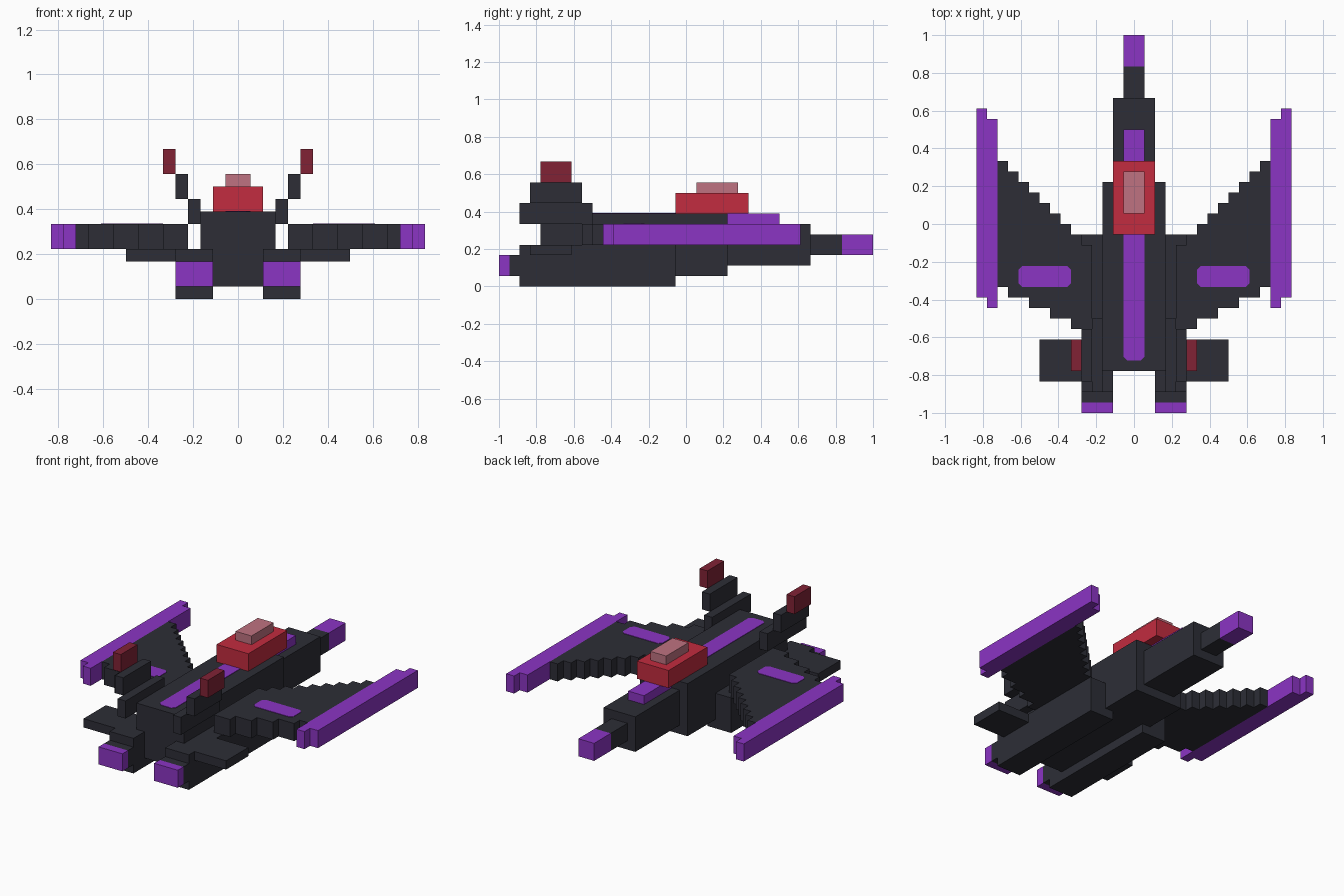
import bpy, bmesh

U = 1 / 18  # one block unit

cube = bpy.data.objects.get("Cube")
if cube:
    bpy.data.objects.remove(cube, do_unlink=True)


def make_material(name, rgb):
    m = bpy.data.materials.new(name)
    m.use_nodes = True
    m.diffuse_color = (*rgb, 1)
    m.node_tree.nodes["Principled BSDF"].inputs["Base Color"].default_value = (*rgb, 1)
    return m


dark = make_material("dark grey", (0.026, 0.027, 0.037))
purple = make_material("purple", (0.26, 0.035, 0.55))
red = make_material("red", (0.54, 0.025, 0.05))
maroon = make_material("dark red", (0.22, 0.016, 0.036))
pink = make_material("dusty pink", (0.52, 0.17, 0.22))


def prism(name, outline, z0, z1, mat):
    """Extrude a flat outline, given in block units, from z0 to z1."""
    bm = bmesh.new()
    base = bm.faces.new([bm.verts.new((x * U, y * U, z0 * U)) for x, y in outline])
    top = bmesh.ops.extrude_face_region(bm, geom=[base])["geom"]
    verts = [v for v in top if isinstance(v, bmesh.types.BMVert)]
    bmesh.ops.translate(bm, verts=verts, vec=(0, 0, (z1 - z0) * U))
    bmesh.ops.recalc_face_normals(bm, faces=bm.faces)
    mesh = bpy.data.meshes.new(name)
    bm.to_mesh(mesh)
    bm.free()
    mesh.materials.append(mat)
    ob = bpy.data.objects.new(name, mesh)
    bpy.context.collection.objects.link(ob)
    return ob


def box(name, x, y, z, mat):
    return prism(name, [(x[0], y[0]), (x[1], y[0]), (x[1], y[1]), (x[0], y[1])], *z, mat)


def stripe(name, x, y, z, mat, c=0.35):
    """Thin painted plate with clipped corners."""
    (a, b), (d, e) = x, y
    pts = [(a + c, d), (b - c, d), (b, d + c), (b, e - c),
           (b - c, e), (a + c, e), (a, e - c), (a, d + c)]
    return prism(name, pts, z - 0.05, z + 0.05, mat)


def paired(ob):
    m = ob.modifiers.new("Mirror", 'MIRROR')
    m.use_axis[0] = True
    return ob


# Fuselage, nose and cockpit
box("fuselage", (-3, 3), (-14, 4), (1, 7), dark)
box("front_fuselage", (-2, 2), (4, 12), (2, 6), dark)
box("nose", (-1, 1), (12, 15), (3, 5), dark)
box("nose_tip", (-1, 1), (15, 18), (3, 5), purple)
box("nose_ridge", (-1, 1), (4, 9), (6, 7), purple)
stripe("spine_stripe", (-1, 1), (-13, 0), 7, purple)
box("cockpit", (-2, 2), (-1, 6), (7, 9), red)
box("canopy", (-1, 1), (1, 5), (9, 10), pink)

# Engine pods
paired(box("engine_pod", (2, 5), (-16, -1), (0, 4), dark))
paired(box("engine_neck", (2, 5), (-17, -16), (1, 3), dark))
paired(box("engine_exhaust", (2, 5), (-18, -17), (1, 3), purple))
paired(box("tail_plate", (5, 9), (-15, -11), (3, 4), dark))

# Stepped wing: leading edge climbs each column, trailing edge every second one
front, back = [], []
for x in range(4, 13):
    front += [(x, x - 6), (x + 1, x - 6)]
for x0, x1, y in ((4, 6, -10), (6, 8, -9), (8, 10, -8), (10, 12, -7), (12, 13, -6)):
    back += [(x0, y), (x1, y)]
paired(prism("wing", back + front[::-1], 4, 6, dark))
paired(stripe("wing_stripe", (6, 11), (-6, -4), 6, purple))
paired(box("inner_wing_tip", (13, 14), (-8, 10), (4, 6), purple))
paired(box("outer_wing_tip", (14, 15), (-7, 11), (4, 6), purple))

# Stepped tail fins
paired(box("lower_fin", (3, 4), (-16, -9), (6, 8), dark))
paired(box("middle_fin", (4, 5), (-15, -10), (8, 10), dark))
paired(box("fin_tip", (5, 6), (-14, -11), (10, 12), maroon))
